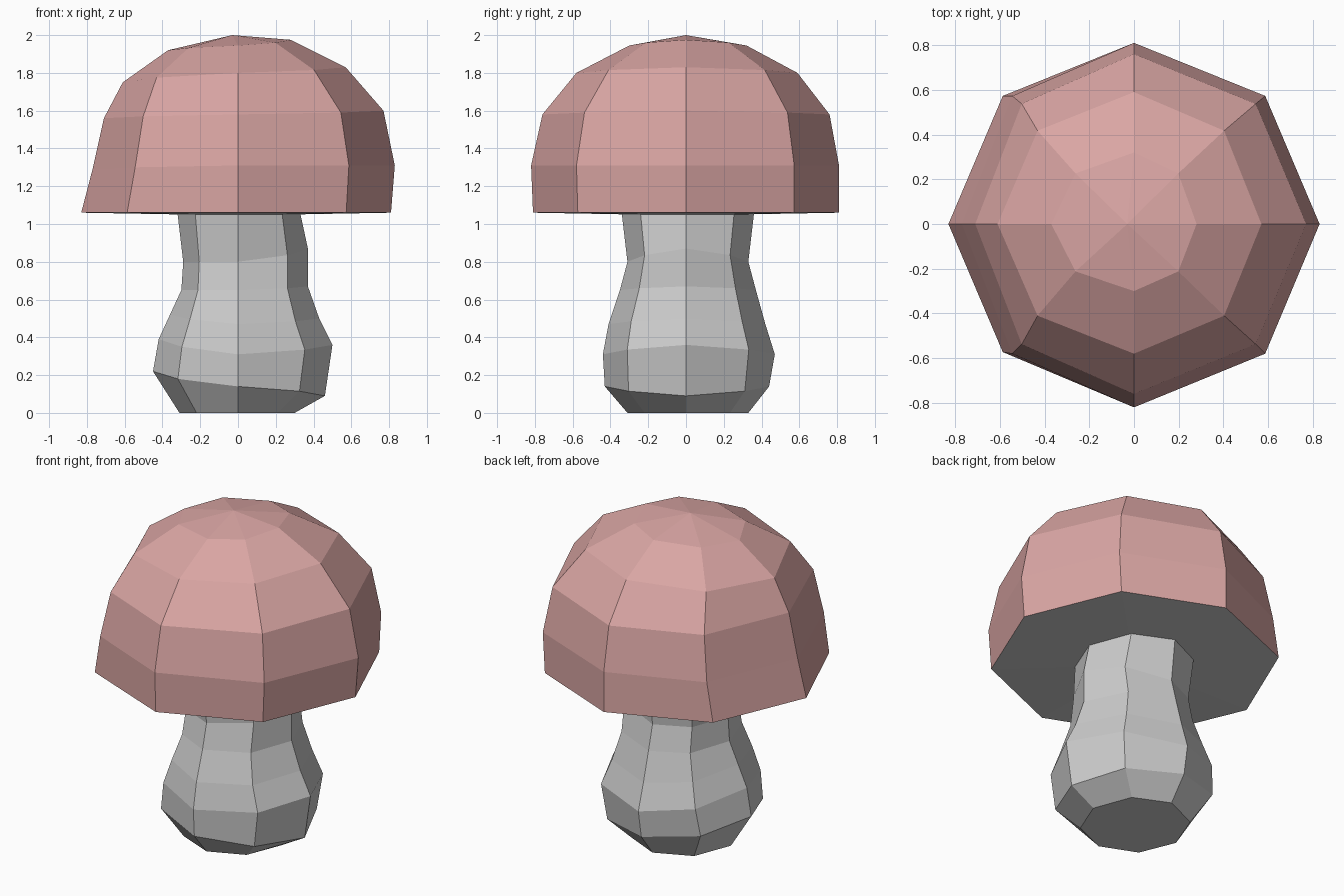
import bpy, bmesh
from math import cos, sin, pi

if "Cube" in bpy.data.objects:
    bpy.data.objects.remove(bpy.data.objects["Cube"])

SIDES = 8


def loft(name, rings, apex=None, base=None):
    """Skin uneven 8-sided rings: (z, x_left, z_left, x_right, z_right, y_front, y_back)."""
    bm = bmesh.new()
    loops = []
    for z, xl, zl, xr, zr, yf, yb in rings:
        loop = []
        for i in range(SIDES):
            c, s = cos(2 * pi * i / SIDES), sin(2 * pi * i / SIDES)
            x = (xl + xr) * 0.5 * (c == 0) + (xr * c if c > 0 else -xl * c)
            y = yb * s if s > 0 else -yf * s
            h = z + ((zr if c > 0 else zl) - z) * c * c
            loop.append(bm.verts.new((x, y, h)))
        loops.append(loop)
    for a, b in zip(loops, loops[1:]):
        for i in range(SIDES):
            j = (i + 1) % SIDES
            bm.faces.new((a[i], a[j], b[j], b[i]))
    # Ends: a fan to a point
    for loop, tip in ((loops[-1], apex), (loops[0], base)):
        if tip:
            v = bm.verts.new(tip)
            for i in range(SIDES):
                bm.faces.new((loop[i], loop[(i + 1) % SIDES], v))
    if len(loops) > 1:
        bmesh.ops.recalc_face_normals(bm, faces=bm.faces)
    else:
        bmesh.ops.reverse_faces(bm, faces=bm.faces)
    mesh = bpy.data.meshes.new(name)
    bm.to_mesh(mesh)
    bm.free()
    obj = bpy.data.objects.new(name, mesh)
    bpy.context.collection.objects.link(obj)
    return obj


# Stem: bulbous foot, narrow neck
loft("stem", [
    (0.00, -0.31, 0.00, 0.30, 0.00, -0.31, 0.33),
    (0.14, -0.45, 0.22, 0.46, 0.09, -0.43, 0.44),
    (0.31, -0.42, 0.39, 0.50, 0.36, -0.44, 0.47),
    (0.47, -0.36, 0.52, 0.43, 0.50, -0.41, 0.42),
    (0.65, -0.30, 0.65, 0.37, 0.67, -0.35, 0.37),
    (0.80, -0.29, 0.80, 0.37, 0.87, -0.31, 0.33),
    (1.055, -0.32, 1.055, 0.33, 1.055, -0.34, 0.36),
], base=(0, 0, 0))

# Cap dome
rim = (1.06, -0.83, 1.06, 0.81, 1.06, -0.81, 0.81)
cap = loft("cap", [
    rim,
    (1.31, -0.77, 1.29, 0.83, 1.31, -0.82, 0.81),
    (1.58, -0.71, 1.56, 0.77, 1.60, -0.76, 0.76),
    (1.80, -0.61, 1.75, 0.57, 1.83, -0.58, 0.59),
    (1.945, -0.37, 1.92, 0.28, 1.975, -0.30, 0.32),
], apex=(-0.03, 0, 2.0))
pink = bpy.data.materials.new("cap_pink")
pink.diffuse_color = (0.70, 0.38, 0.37, 1)
pink.use_nodes = True
pink.node_tree.nodes["Principled BSDF"].inputs["Base Color"].default_value = pink.diffuse_color
cap.data.materials.append(pink)

# Grey underside of the cap
loft("cap_underside", [rim], apex=(0, 0, 1.045))
